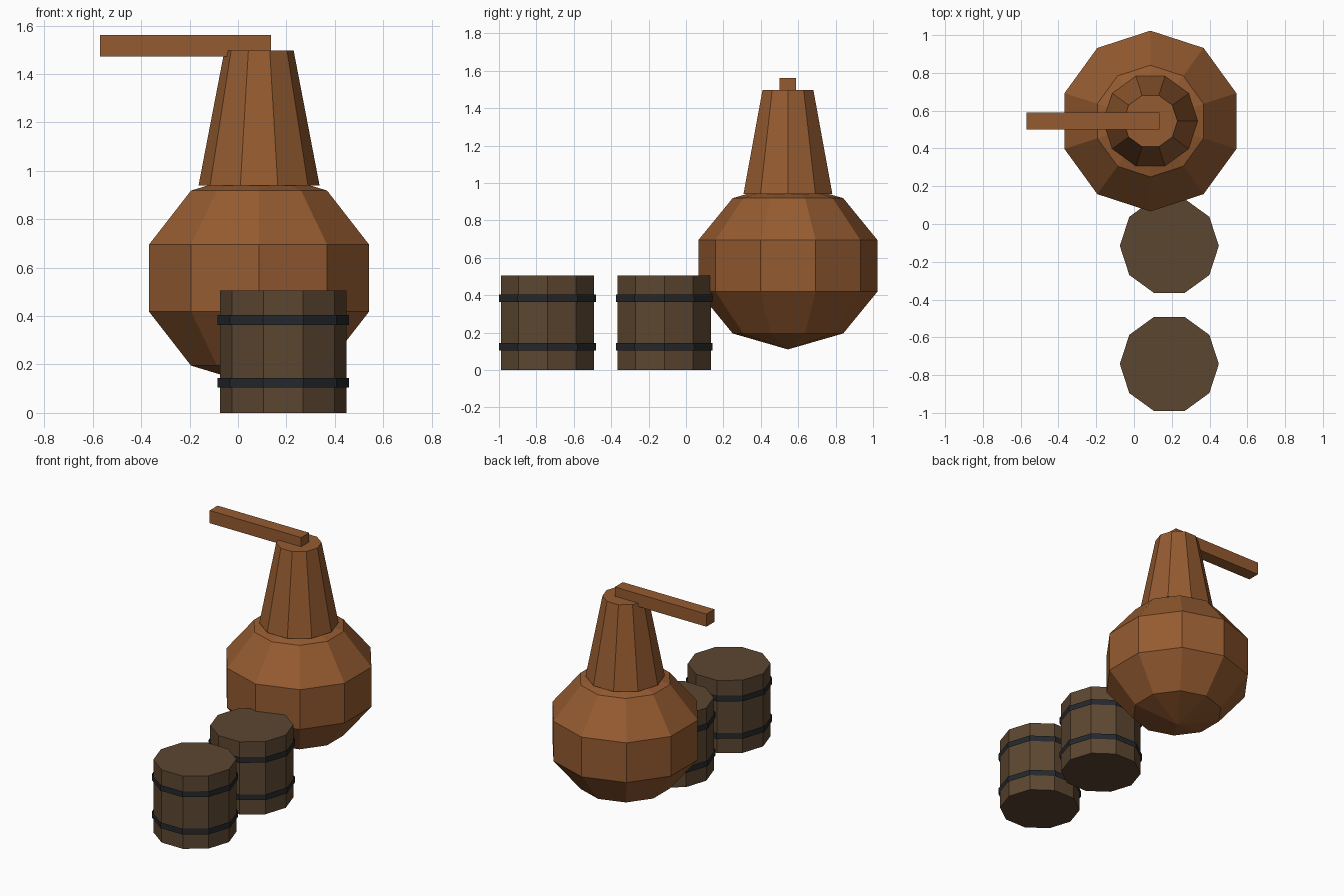
import bpy, bmesh, math
from mathutils import Matrix

if "Cube" in bpy.data.objects:
    bpy.data.objects.remove(bpy.data.objects["Cube"])

def material(name, rgb):
    m = bpy.data.materials.new(name)
    m.diffuse_color = (*rgb, 1)
    m.use_nodes = True
    m.node_tree.nodes["Principled BSDF"].inputs["Base Color"].default_value = m.diffuse_color
    return m

COPPER = material("copper brown", (0.30, 0.105, 0.030))
WOOD = material("dark wood", (0.107, 0.062, 0.030))
IRON = material("dark iron", (0.018, 0.021, 0.025))

def finish(bm, name, mat):
    bmesh.ops.recalc_face_normals(bm, faces=bm.faces)
    me = bpy.data.meshes.new(name)
    bm.to_mesh(me)
    bm.free()
    me.materials.append(mat)
    ob = bpy.data.objects.new(name, me)
    bpy.context.collection.objects.link(ob)

def tube(name, x, y, z0, z1, r0, r1, mat, caps=True):
    """Ten-sided cylinder or cone with a corner pointing along +x."""
    bm = bmesh.new()
    rings = []
    for z, r in ((z0, r0), (z1, r1)):
        rings.append([bm.verts.new((x + r * math.cos(i * math.tau / 10),
                                    y + r * math.sin(i * math.tau / 10), z))
                      for i in range(10)])
    lo, hi = rings
    for i in range(10):
        j = (i + 1) % 10
        bm.faces.new((lo[i], lo[j], hi[j], hi[i]))
    if caps:
        bm.faces.new(lo[::-1])
        bm.faces.new(hi)
    finish(bm, name, mat)

# Still: low-poly round pot, tapered neck, square outlet pipe
PX, PY = 0.087, 0.545
bm = bmesh.new()
bmesh.ops.create_uvsphere(bm, u_segments=10, v_segments=5, radius=1,
                          matrix=Matrix.Translation((PX, PY, 0.557))
                          @ Matrix.Diagonal((0.503, 0.503, 0.447, 1)))
finish(bm, "still_pot", COPPER)
tube("still_neck", PX, PY, 0.94, 1.497, 0.25, 0.143, COPPER)

bm = bmesh.new()
bmesh.ops.create_cube(bm, size=1, matrix=Matrix.Translation((-0.217, PY, 1.517))
                      @ Matrix.Diagonal((0.705, 0.088, 0.088, 1)))
finish(bm, "outlet_pipe", COPPER)

# Two barrels, each with two thin iron hoops
for n, y in enumerate((-0.741, -0.116), 1):
    tube(f"barrel_{n}", 0.187, y, 0, 0.506, 0.262, 0.262, WOOD)
    for part, z in (("lower", 0.124), ("upper", 0.384)):
        tube(f"barrel_{n}_{part}_hoop", 0.187, y, z - 0.02, z + 0.02,
             0.272, 0.272, IRON, caps=False)
